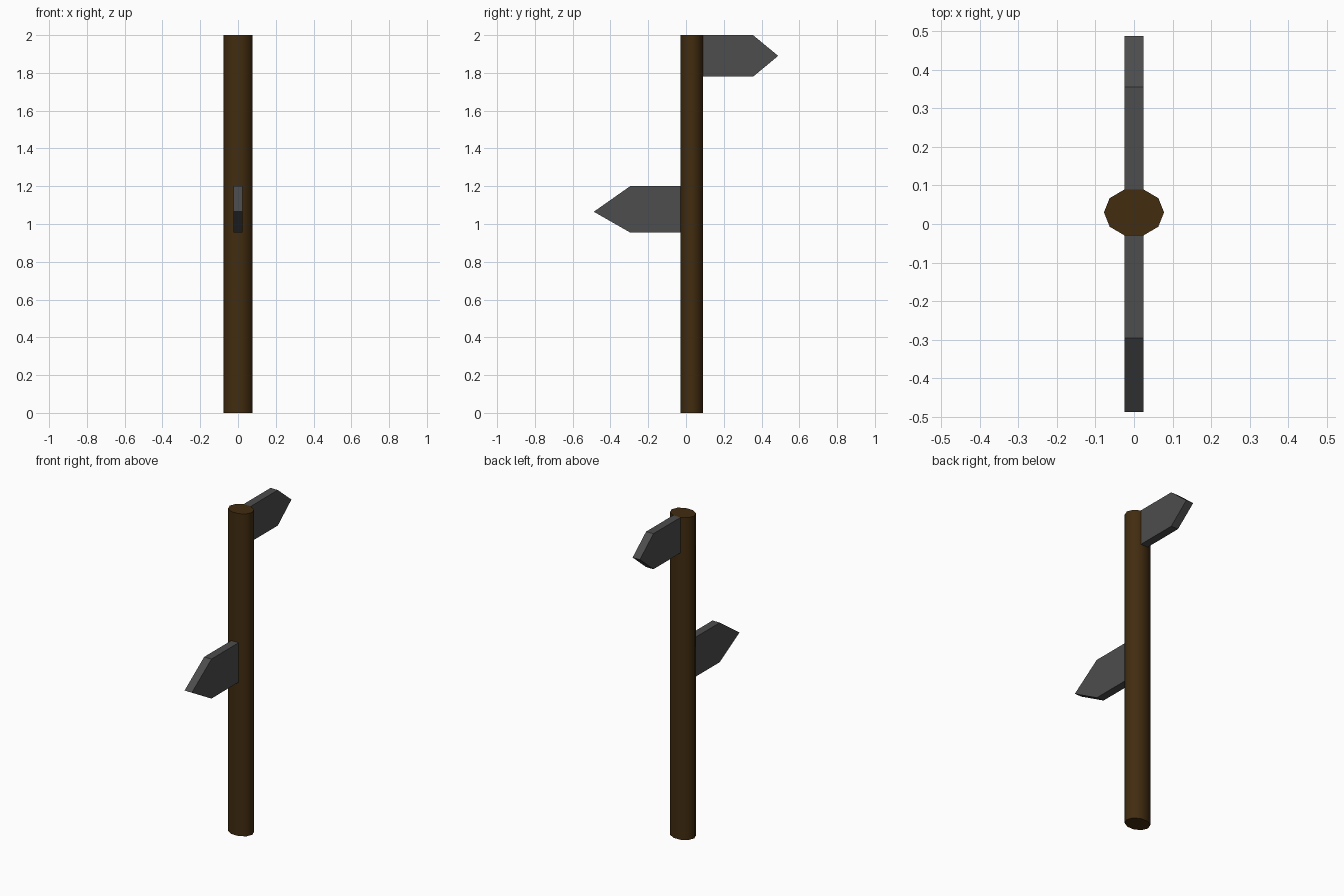
import bpy, bmesh, math

if "Cube" in bpy.data.objects:
    bpy.data.objects.remove(bpy.data.objects["Cube"])

def material(name, rgb):
    m = bpy.data.materials.new(name)
    m.diffuse_color = (*rgb, 1)
    m.use_nodes = True
    m.node_tree.nodes["Principled BSDF"].inputs["Base Color"].default_value = m.diffuse_color
    return m

brown = material("dark_brown_wood", (0.054, 0.025, 0.005))
grey = material("dark_grey_board", (0.074, 0.074, 0.074))

def prism(name, points, extrude, mat):
    """Extrude a flat outline along a vector into a closed solid."""
    bm = bmesh.new()
    face = bm.faces.new([bm.verts.new(p) for p in points])
    new = bmesh.ops.extrude_face_region(bm, geom=[face])["geom"]
    bmesh.ops.translate(bm, vec=extrude,
                        verts=[v for v in new if isinstance(v, bmesh.types.BMVert)])
    bmesh.ops.recalc_face_normals(bm, faces=bm.faces)
    me = bpy.data.meshes.new(name)
    bm.to_mesh(me)
    bm.free()
    me.materials.append(mat)
    ob = bpy.data.objects.new(name, me)
    bpy.context.collection.objects.link(ob)
    return ob

# Post: ten-sided oval pole
ring = [(0.078 * math.cos(i * math.tau / 10),
         0.03 + 0.063 * math.sin(i * math.tau / 10), 0) for i in range(10)]
post = prism("post", ring, (0, 0, 2), brown)
bpy.context.view_layer.objects.active = post
post.select_set(True)
bpy.ops.object.shade_smooth_by_angle(angle=math.radians(50))

# Pointed boards, one on each side of the post
def board(name, root, shoulder, tip, bottom, top, tip_z):
    outline = [(root, bottom), (shoulder, bottom), (tip, tip_z),
               (shoulder, top), (root, top)]
    prism(name, [(-0.025, y, z) for y, z in outline], (0.05, 0, 0), grey)

board("upper_arrow_board", 0.09, 0.355, 0.488, 1.78, 2.0, 1.89)
board("lower_arrow_board", -0.03, -0.296, -0.488, 0.955, 1.2, 1.065)
